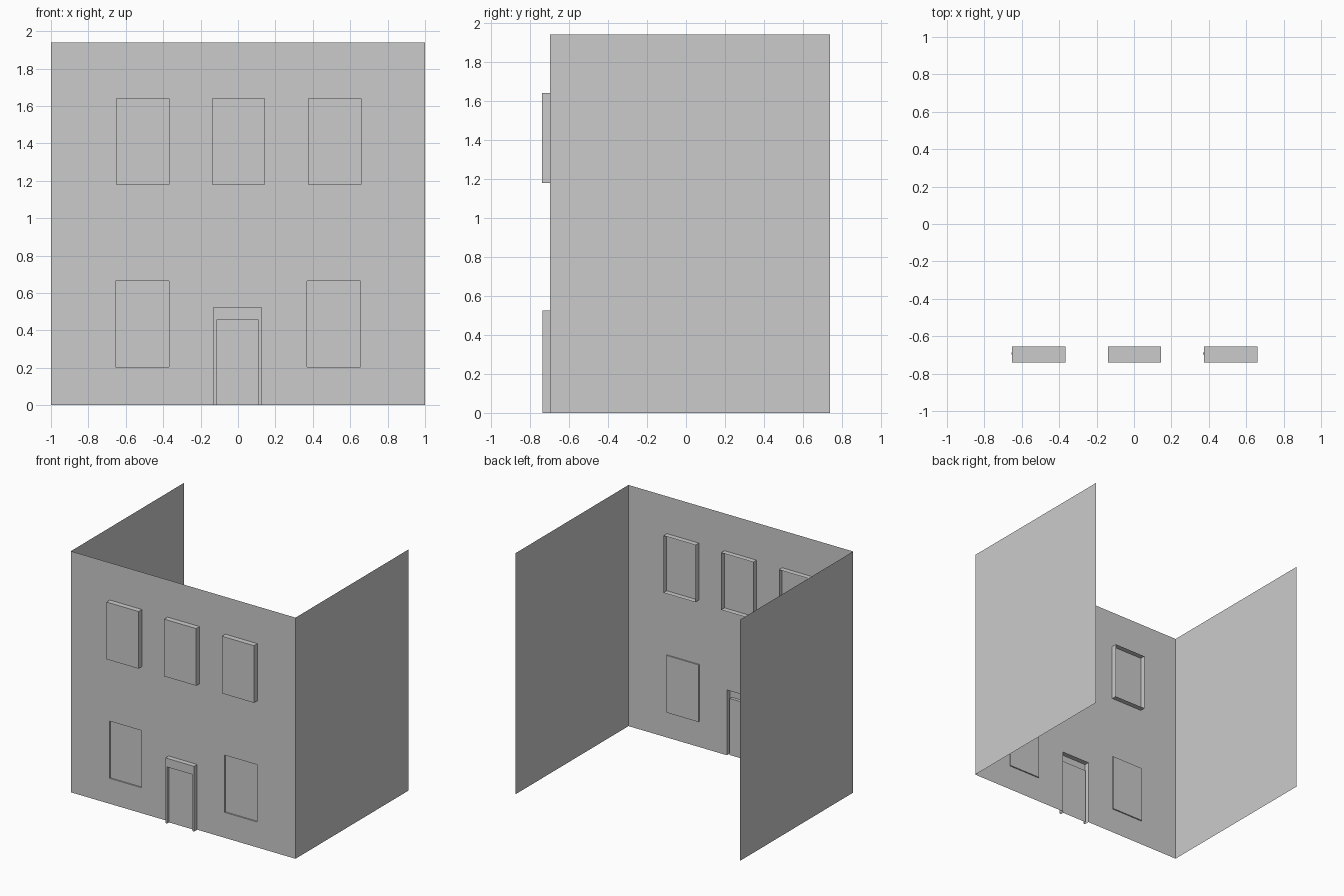
import bpy, bmesh
from mathutils import Vector

cube = bpy.data.objects.get("Cube")
if cube:
    bpy.data.objects.remove(cube, do_unlink=True)

WALL_Y, BACK_Y, HEIGHT = -0.697, 0.74, 1.94
WIN_W, WIN_H = 0.285, 0.46
DOOR = (-0.13, 0.125, 0.525)
LEAF = (-0.115, 0.11, 0.455)

grey = bpy.data.materials.new("plain grey")
grey.use_nodes = True
color = (0.6, 0.6, 0.6, 1)
grey.diffuse_color = color
grey.node_tree.nodes["Principled BSDF"].inputs["Base Color"].default_value = color


def finish(name, bm):
    mesh = bpy.data.meshes.new(name)
    bm.to_mesh(mesh)
    bm.free()
    mesh.materials.append(grey)
    obj = bpy.data.objects.new(name, mesh)
    bpy.context.collection.objects.link(obj)
    return obj


def push(bm, x0, x1, z0, z1, depth):
    """Extrude the wall cells inside a rectangle along y."""
    bm.faces.ensure_lookup_table()
    cells = []
    for f in bm.faces:
        c = f.calc_center_median()
        if abs(f.normal.y) > 0.9 and x0 < c.x < x1 and z0 < c.z < z1:
            cells.append(f)
    new = bmesh.ops.extrude_face_region(bm, geom=cells)["geom"]
    old = [f for f in cells if f.is_valid]
    if old:
        bmesh.ops.delete(bm, geom=old, context='FACES_ONLY')
    verts = [v for v in new if isinstance(v, bmesh.types.BMVert)]
    bmesh.ops.translate(bm, vec=Vector((0, depth, 0)), verts=verts)
    bm.normal_update()


# Front wall: cells cut along the door and lower window outlines
lower_x = (-0.655, 0.37)
low_z = 0.205
xs = sorted([-1, 1, *DOOR[:2], *LEAF[:2], *lower_x, *[x + WIN_W for x in lower_x]])
zs = sorted([0, HEIGHT, DOOR[2], LEAF[2], low_z, low_z + WIN_H])
bm = bmesh.new()
rows = [[bm.verts.new((x, WALL_Y, z)) for x in xs] for z in zs]
for a, b in zip(rows, rows[1:]):
    for i in range(len(xs) - 1):
        bm.faces.new((a[i], a[i + 1], b[i + 1], b[i]))
bm.normal_update()

# Shallow recessed lower windows
for x in lower_x:
    push(bm, x, x + WIN_W, low_z, low_z + WIN_H, 0.01)

# Door surround standing forward, with the door leaf set back in it
push(bm, DOOR[0], DOOR[1], 0, DOOR[2], -0.04)
push(bm, LEAF[0], LEAF[1], 0, LEAF[2], 0.025)
soles = [f for f in bm.faces if all(v.co.z < 1e-4 for v in f.verts)]
bmesh.ops.delete(bm, geom=soles, context='FACES')
finish("front_wall", bm)

# Side walls
for name, side in (("left_wall", 1), ("right_wall", -1)):
    bm = bmesh.new()
    corners = [(WALL_Y, 0), (BACK_Y, 0), (BACK_Y, HEIGHT), (WALL_Y, HEIGHT)]
    bm.faces.new([bm.verts.new((side, y, z)) for y, z in corners[::side]])
    finish(name, bm)

# Upper windows: boxes through the wall, open towards the inside
for name, x in (("right", -0.51), ("middle", 0.003), ("left", 0.517)):
    bm = bmesh.new()
    bmesh.ops.create_cube(bm, size=1)
    bm.normal_update()
    back = [f for f in bm.faces if f.normal.y > 0.9]
    bmesh.ops.delete(bm, geom=back, context='FACES')
    bmesh.ops.scale(bm, vec=(WIN_W, 0.085, WIN_H), verts=bm.verts)
    bmesh.ops.translate(bm, vec=(x, -0.6975, 1.41), verts=bm.verts)
    finish("upper_window_" + name, bm)
